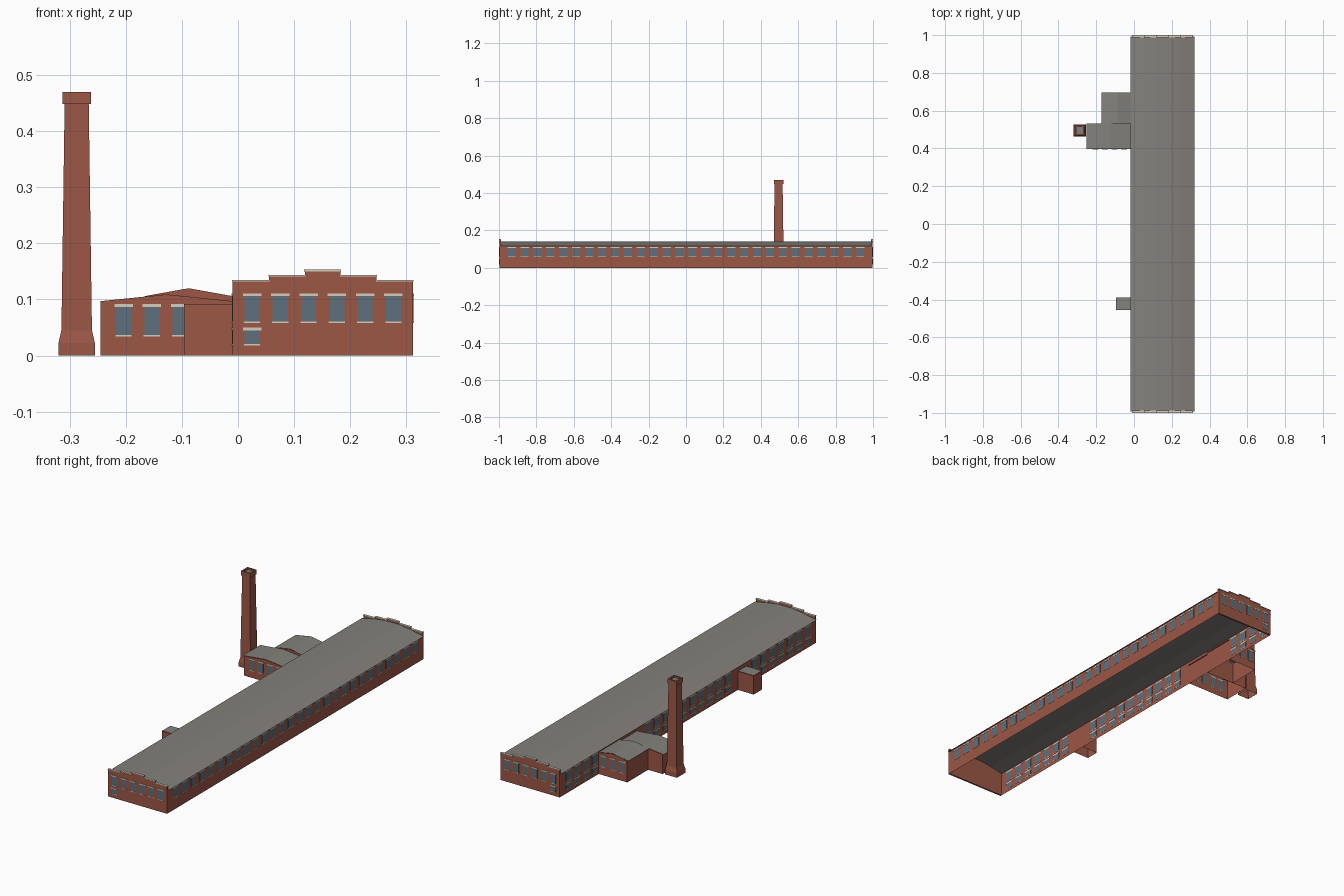
import bpy

if "Cube" in bpy.data.objects:
    bpy.data.objects.remove(bpy.data.objects["Cube"])


def material(name, rgb):
    m = bpy.data.materials.new(name)
    m.diffuse_color = (*rgb, 1)
    m.use_nodes = True
    m.node_tree.nodes["Principled BSDF"].inputs["Base Color"].default_value = m.diffuse_color
    return m


BRICK = material("brick", (0.33, 0.095, 0.06))
ROOF = material("roofing", (0.23, 0.22, 0.20))
GLASS = material("glass", (0.11, 0.16, 0.20))
STONE = material("stone", (0.68, 0.62, 0.50))


def mesh(name, verts, faces, mat):
    me = bpy.data.meshes.new(name)
    me.from_pydata(verts, [], faces)
    me.materials.append(mat)
    ob = bpy.data.objects.new(name, me)
    bpy.context.collection.objects.link(ob)
    return ob


def boxes(name, items, mat):
    """One object from many (x0, x1, y0, y1, z0, z1) boxes."""
    v, f = [], []
    for x0, x1, y0, y1, z0, z1 in items:
        n = len(v)
        v += [(x, y, z) for z in (z0, z1) for x, y in
              ((x0, y0), (x1, y0), (x1, y1), (x0, y1))]
        f += [[n + i for i in q] for q in
              ((3, 2, 1, 0), (4, 5, 6, 7), (0, 1, 5, 4),
               (1, 2, 6, 5), (2, 3, 7, 6), (3, 0, 4, 7))]
    return mesh(name, v, f, mat)


def prism(name, profile, y0, y1, mat):
    """Solid from an anticlockwise (x, z) profile run along y."""
    n = len(profile)
    v = [(x, y, z) for y in (y0, y1) for x, z in profile]
    f = [list(range(n)), list(range(2 * n - 1, n - 1, -1))]
    f += [[i, i + n, (i + 1) % n + n, (i + 1) % n] for i in range(n)]
    return mesh(name, v, f, mat)


def sheet(name, profile, y0, y1, mat):
    """Open strip from an (x, z) profile run along y."""
    n = len(profile)
    v = [(x, y, z) for y in (y0, y1) for x, z in profile]
    return mesh(name, v, [[i, i + 1, i + 1 + n, i + n] for i in range(n - 1)], mat)


def shed(name, x0, x1, y0, y1, eave, ridge, over):
    """Open-bottomed brick walls with a gabled roof sheet."""
    xm = (x0 + x1) / 2
    p = [(x0, 0), (x1, 0), (x1, eave), (xm, ridge), (x0, eave)]
    v = [(x, y, z) for y in (y0, y1) for x, z in p]
    mesh(name + "_walls", v, [[0, 1, 2, 3, 4], [9, 8, 7, 6, 5],
                              [1, 6, 7, 2], [0, 4, 9, 5]], BRICK)
    drop = over * (ridge - eave) / (xm - x0)
    sheet(name + "_roof", [(x0 - over, eave - drop + .001), (xm, ridge + .001),
                           (x1 + over, eave - drop + .001)], y0, y1, ROOF)


# Main hall
X0, X1, YE = -0.01, 0.312, 0.998
mesh("hall_side_walls",
     [(x, y, z) for x in (X0, X1) for y, z in
      ((-YE, 0), (YE, 0), (YE, .118), (-YE, .118))],
     [[3, 2, 1, 0], [4, 5, 6, 7]], BRICK)
steps = [(X0, .055, .132), (.055, .119, .141), (.119, .183, .15),
         (.183, .247, .141), (.247, X1, .132)]
outline = [(X0, 0), (X1, 0)]
for a, b, z in reversed(steps):
    outline += [(b, z), (a, z)]
caps = []
for s, side in ((-1, "front"), (1, "back")):
    ya, yb = sorted((s * YE, s * (YE - .008)))
    prism(side + "_stepped_wall", outline, ya, yb, BRICK)
    caps += [(a - .001, b + .001, ya - .002, yb + .002, z, z + .003) for a, b, z in steps]
boxes("parapet_caps", caps, STONE)
sheet("hall_roof", [(-.018, .117), (.055, .132), (.115, .140), (.187, .140),
                    (.247, .132), (.32, .117)], -.992, .992, ROOF)

# Annexes
shed("engine_house", -.245, X0, .397, .532, .097, .109, .006)
shed("boiler_house", -.166, X0, .532, .695, .106, .120, .006)
shed("side_porch", -.096, X0, -.455, -.39, .0915, .092, 0)

# Windows: glass panel, lintel and sill on a wall facing along x or y
glass, trim = [], []


def window(axis, wall, out, c, w, z0, z1):
    def slab(half, d, za, zb):
        lo, hi = sorted((wall - out * .001, wall + out * d))
        span = (c - half, c + half)
        return (*span, lo, hi, za, zb) if axis == "y" else (lo, hi, *span, za, zb)
    glass.append(slab(w / 2, .001, z0, z1))
    trim.append(slab(w / 2 + .003, .002, z1, z1 + .005))
    trim.append(slab(w / 2 + .001, .002, z0 - .003, z0))


for s in (-1, 1):
    for i in range(6):
        window("y", s * YE, s, .025 + i * .0504, .027, .061, .106)
    window("y", s * YE, s, .025, .027, .021, .045)
for i in range(28):
    y = -.932 + i * 1.864 / 27
    window("x", X1, 1, y, .04, .061, .106)
    if not -.48 < y < -.365:
        if not .37 < y < .72:
            window("x", X0, -1, y, .04, .061, .106)
            window("x", X0, -1, y, .04, .021, .045)
for i in range(4):
    window("y", .397, -1, -.204 + i * .0505, .027, .037, .087)
for i in range(3):
    window("y", .695, 1, -.138 + i * .05, .027, .042, .092)
boxes("window_glass", glass, GLASS)
boxes("lintels_and_sills", trim, STONE)

# Chimney: square rings from the base up, over the cap and into the flue
CX, CY = -.2875, .495
rings = [(.0325, 0), (.0325, .022), (.0272, .045), (.0215, .448), (.0252, .448),
         (.0252, .47), (.018, .47), (.018, .462)]
v = [(CX + sx * h, CY + sy * h, z) for h, z in rings
     for sx, sy in ((-1, -1), (1, -1), (1, 1), (-1, 1))]
f = [[4 * r + i, 4 * r + (i + 1) % 4, 4 * r + 4 + (i + 1) % 4, 4 * r + 4 + i]
     for r in range(len(rings) - 1) for i in range(4)]
mesh("chimney", v, f, BRICK)
mesh("chimney_flue", v[-4:], [[0, 1, 2, 3]], ROOF)
